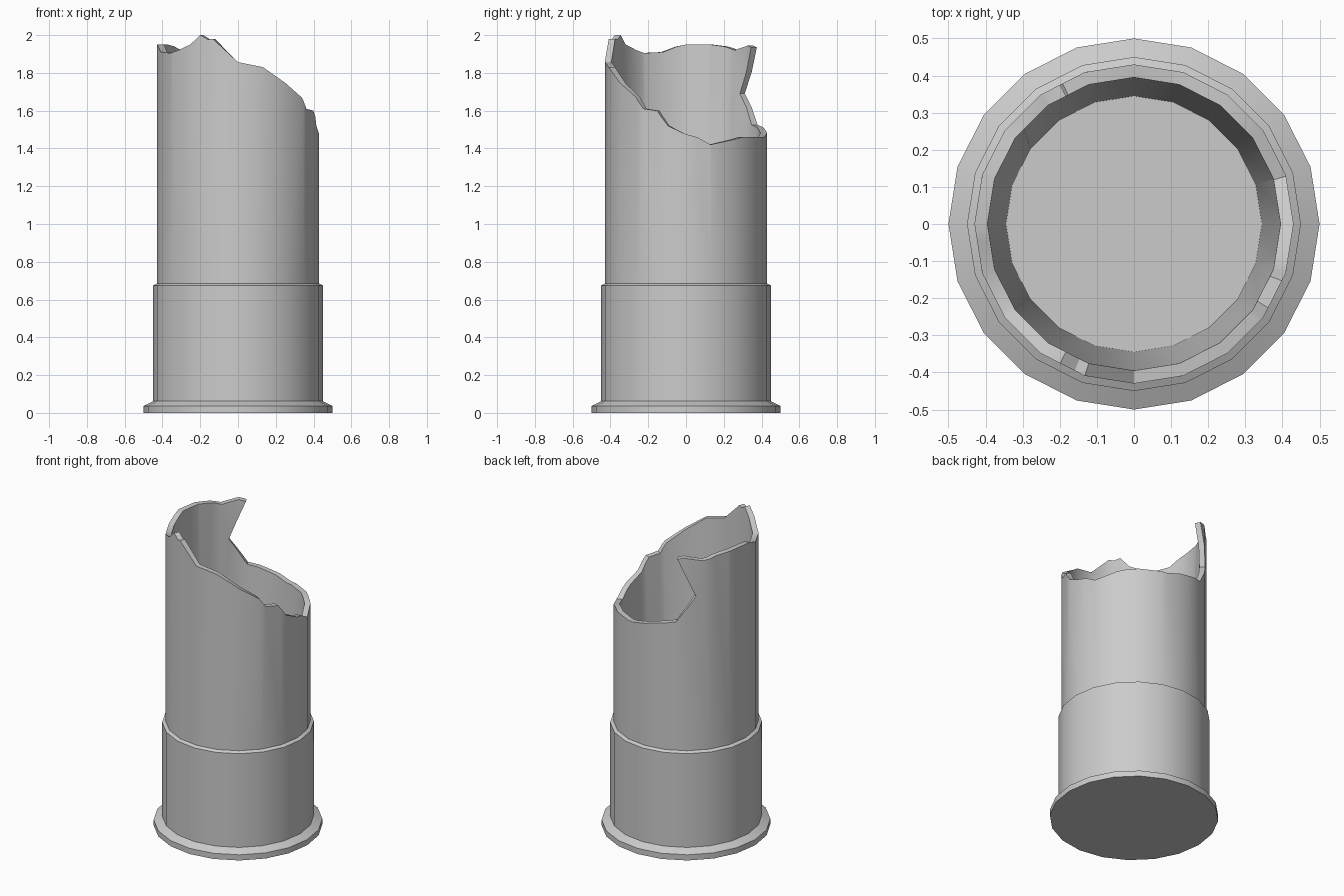
import bpy, bmesh
from math import radians, cos, sin, pi

if "Cube" in bpy.data.objects:
    bpy.data.objects.remove(bpy.data.objects["Cube"])

SIDES = 20
STEP = 360 / SIDES
SHOULDER, FLOOR = 0.685, 0.12

# Torn rim: angle in degrees round the tube, height
RIM = [(0, 1.475), (8, 1.46), (17.5, 1.42), (45, 1.46), (77, 1.46), (100, 1.5),
       (117, 1.525), (133, 1.69), (118, 1.935), (124, 1.945), (139, 1.92),
       (149, 1.94), (161, 1.95), (180, 1.95), (187, 1.94), (198, 1.91),
       (214, 1.905), (222, 1.92), (234, 1.95), (242, 2.0), (248, 1.977),
       (252, 1.98), (270, 1.857), (288, 1.83), (306, 1.745), (322, 1.67),
       (328, 1.61), (339, 1.60), (347, 1.52), (360, 1.475)]


def finish(bm, name):
    bmesh.ops.recalc_face_normals(bm, faces=bm.faces[:])
    me = bpy.data.meshes.new(name)
    bm.to_mesh(me)
    bm.free()
    ob = bpy.data.objects.new(name, me)
    bpy.context.collection.objects.link(ob)
    bpy.ops.object.select_all(action='DESELECT')
    ob.select_set(True)
    bpy.context.view_layer.objects.active = ob
    bpy.ops.object.shade_smooth_by_angle(angle=radians(30))
    return ob


# Flanged base and collar, turned from a profile
bm = bmesh.new()
profile = [(0, 0), (0.5, 0), (0.5, 0.037), (0.45, 0.062), (0.45, 0.675), (0.43, SHOULDER)]
vs = [bm.verts.new((r, 0, z)) for r, z in profile]
edges = [bm.edges.new(p) for p in zip(vs, vs[1:])]
bmesh.ops.spin(bm, geom=vs + edges, cent=(0, 0, 0), axis=(0, 0, 1),
               angle=2 * pi, steps=SIDES)
bmesh.ops.remove_doubles(bm, verts=bm.verts[:], dist=1e-4)
finish(bm, "base_collar")

# Broken tube: unrolled sheet, cut into facets, thickened, rolled up
bm = bmesh.new()
outline = [(0, SHOULDER)] + RIM + [(360, SHOULDER)]
bm.faces.new([bm.verts.new((a, 0, z)) for a, z in outline])
for i in range(1, SIDES):
    bmesh.ops.bisect_plane(bm, geom=bm.verts[:] + bm.edges[:] + bm.faces[:], dist=1e-4,
                           plane_co=(i * STEP, 0, 0), plane_no=(1, 0, 0))
bmesh.ops.triangulate(bm, faces=bm.faces[:])
outer = bm.faces[:]
res = bmesh.ops.extrude_face_region(bm, geom=outer, use_keep_orig=True)
for v in res["geom"]:
    if isinstance(v, bmesh.types.BMVert):
        v.co.y = 1


def all_at(face, axis, value):
    return all(abs(v.co[axis] - value) < 1e-3 for v in face.verts)


hidden = [f for f in bm.faces
          if all_at(f, 2, SHOULDER) or all_at(f, 0, 0) or all_at(f, 0, 360)]
bmesh.ops.delete(bm, geom=hidden, context='FACES')
for v in bm.verts:
    a, inner, z = v.co
    r = 0.43
    if inner > 0.5:
        r = 0.395
        if z < SHOULDER + 1e-3:
            r, z = 0.345, FLOOR
    off = (a + 1e-4) % STEP - STEP / 2
    r *= cos(radians(STEP / 2)) / cos(radians(off))
    v.co = (r * cos(radians(a)), r * sin(radians(a)), z)
bmesh.ops.remove_doubles(bm, verts=bm.verts[:], dist=1e-4)
finish(bm, "broken_tube")

# Floor inside the tube
bpy.ops.mesh.primitive_circle_add(vertices=SIDES, radius=0.345, fill_type='NGON',
                                  location=(0, 0, FLOOR))
bpy.context.object.name = "inner_floor"
